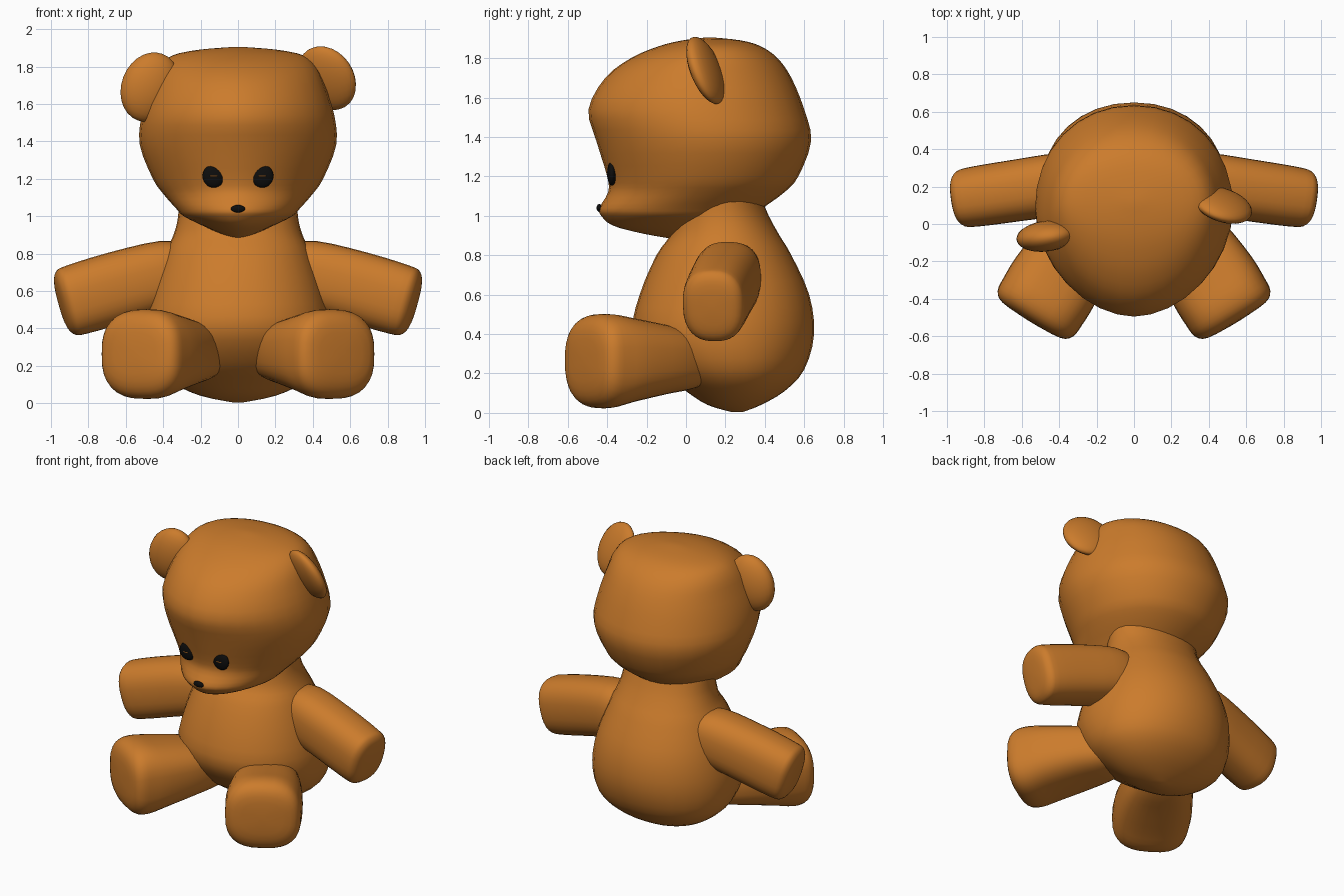
import bpy, bmesh, math
from mathutils import Vector, Matrix
from mathutils.bvhtree import BVHTree

if "Cube" in bpy.data.objects:
    bpy.data.objects.remove(bpy.data.objects["Cube"])


def material(name, rgb):
    m = bpy.data.materials.new(name)
    m.diffuse_color = (*rgb, 1)
    m.use_nodes = True
    m.node_tree.nodes["Principled BSDF"].inputs["Base Color"].default_value = m.diffuse_color
    return m


FUR = material("fur", (0.6, 0.2, 0.025))
BLACK = material("black", (0.004, 0.004, 0.004))


def finish(bm, name, mat, mirror=False):
    bmesh.ops.recalc_face_normals(bm, faces=bm.faces)
    me = bpy.data.meshes.new(name)
    bm.to_mesh(me)
    bm.free()
    for p in me.polygons:
        p.use_smooth = True
    me.materials.append(mat)
    ob = bpy.data.objects.new(name, me)
    bpy.context.collection.objects.link(ob)
    if mirror:
        ob.modifiers.new("mirror", "MIRROR").use_mirror_merge = False
    return ob


def smooth_rings(rings, n=3):
    """Catmull-Rom interpolation through the given cross-sections."""
    pts = [Vector(r) for r in rings]
    pts = [pts[0]] + pts + [pts[-1]]
    out = []
    for a, b, c, d in zip(pts, pts[1:], pts[2:], pts[3:]):
        for i in range(n):
            t = i / n
            out.append(0.5 * (2 * b + (c - a) * t + (2 * a - 5 * b + 4 * c - d) * t * t
                              + (3 * b - a - 3 * c + d) * t ** 3))
    return out + [pts[-1]]


def loft(rings, p_front, p_back, matrix=Matrix(), seg=32):
    """Rings are (height, y min, y max, half width), as superellipses."""
    bm = bmesh.new()
    loops = []
    for z, y0, y1, hx in smooth_rings(rings):
        loop = []
        for k in range(seg):
            a = math.tau * k / seg
            c, s = math.cos(a), math.sin(a)
            e = 2 / (p_front if s < 0 else p_back)
            x = hx * math.copysign(abs(c) ** e, c)
            y = (y0 + y1) / 2 + (y1 - y0) / 2 * math.copysign(abs(s) ** e, s)
            loop.append(bm.verts.new(matrix @ Vector((x, y, z))))
        loops.append(loop)
    for lo, hi in zip(loops, loops[1:]):
        for k in range(seg):
            j = (k + 1) % seg
            bm.faces.new((lo[k], lo[j], hi[j], hi[k]))
    bm.faces.new(loops[0][::-1])
    bm.faces.new(loops[-1])
    return bm


def frame(origin, along, up):
    """Matrix whose z runs along the first direction and y towards the second."""
    z = Vector(along).normalized()
    x = Vector(up).cross(z).normalized()
    m = Matrix((x, z.cross(x), z)).transposed().to_4x4()
    m.translation = origin
    return m


def ellipsoid(name, m, radii, mat):
    bm = bmesh.new()
    bmesh.ops.create_uvsphere(bm, u_segments=24, v_segments=14, radius=1,
                              matrix=m @ Matrix.Diagonal((*radii, 1)))
    return finish(bm, name, mat)


# Head
head = loft([(0.88, -0.05, 0.05, 0.02), (0.91, -0.22, 0.15, 0.10), (0.95, -0.37, 0.25, 0.19),
             (1.0, -0.43, 0.33, 0.29), (1.04, -0.44, 0.39, 0.33), (1.12, -0.395, 0.50, 0.40),
             (1.2, -0.40, 0.57, 0.455), (1.38, -0.455, 0.635, 0.525), (1.54, -0.495, 0.60, 0.515),
             (1.7, -0.41, 0.535, 0.465), (1.8, -0.28, 0.465, 0.42), (1.86, -0.14, 0.38, 0.35),
             (1.89, -0.02, 0.28, 0.21), (1.905, 0.1, 0.14, 0.03)], 1.85, 2.1)
tree = BVHTree.FromBMesh(head)
finish(head, "head", FUR)

# Body, running up into the head
finish(loft([(0.005, 0.23, 0.29, 0.03), (0.04, 0.11, 0.38, 0.2), (0.11, 0.0, 0.5, 0.35),
             (0.22, -0.15, 0.6, 0.46), (0.4, -0.27, 0.65, 0.495), (0.6, -0.235, 0.625, 0.46),
             (0.8, -0.15, 0.535, 0.39), (0.9, -0.08, 0.475, 0.345), (1.0, -0.05, 0.42, 0.32),
             (1.12, -0.02, 0.37, 0.32)], 2.1, 2.1), "body", FUR)

# Arms
finish(loft([(-0.12, -0.15, 0.12, 0.13), (0.02, -0.185, 0.18, 0.165), (0.3, -0.19, 0.195, 0.165),
             (0.54, -0.19, 0.19, 0.16), (0.6, -0.175, 0.175, 0.145), (0.625, -0.12, 0.12, 0.1),
             (0.632, -0.02, 0.02, 0.02)], 2.5, 2.5,
            frame((0.35, 0.22, 0.70), (0.95, -0.14, -0.27), (0, 0, 1))), "arms", FUR, True)

# Legs, widening to square soles
finish(loft([(-0.08, -0.11, 0.11, 0.14), (0.05, -0.15, 0.15, 0.18), (0.2, -0.175, 0.18, 0.22),
             (0.4, -0.215, 0.215, 0.245), (0.53, -0.245, 0.235, 0.245), (0.61, -0.225, 0.215, 0.235),
             (0.65, -0.15, 0.15, 0.18), (0.66, -0.03, 0.03, 0.03)], 2.7, 2.7,
            frame((0.21, 0.04, 0.268), (0.52, -0.85, 0), (0, 0, 1))), "legs", FUR, True)

# Ears, set unevenly (frame: z = long axis, y = outward, x = thickness)
ellipsoid("left_ear", frame((0.475, 0.1, 1.738), (-0.38, -0.25, 0.88), (0.82, -0.45, 0.3)),
          (0.06, 0.16, 0.185), FUR)
ellipsoid("right_ear", frame((-0.47, -0.065, 1.69), (0.35, 0, 0.94), (-0.94, -0.15, 0.35)),
          (0.082, 0.155, 0.19), FUR)


def on_face(x, z):
    hit, normal, _, _ = tree.ray_cast(Vector((x, -2, z)), Vector((0, 1, 0)))
    if normal.y > 0:
        normal = -normal
    return hit, normal


# Eyes with a narrow stitched slit, and nose
for side, s in (("left", 1), ("right", -1)):
    p, n = on_face(0.13 * s, 1.215)
    n = (n + Vector((0, -1, 0))).normalized()
    ellipsoid(side + "_eye", frame(p, n, (0, 0, 1)), (0.06, 0.062, 0.024), BLACK)
    ellipsoid(side + "_eye_slit", frame(p + n * 0.022, n, (0, 0, 1)), (0.022, 0.004, 0.005), FUR)
p, n = on_face(0, 1.04)
ellipsoid("nose", frame(p, (0, -1, 0), (0, 0, 1)), (0.038, 0.02, 0.014), BLACK)
